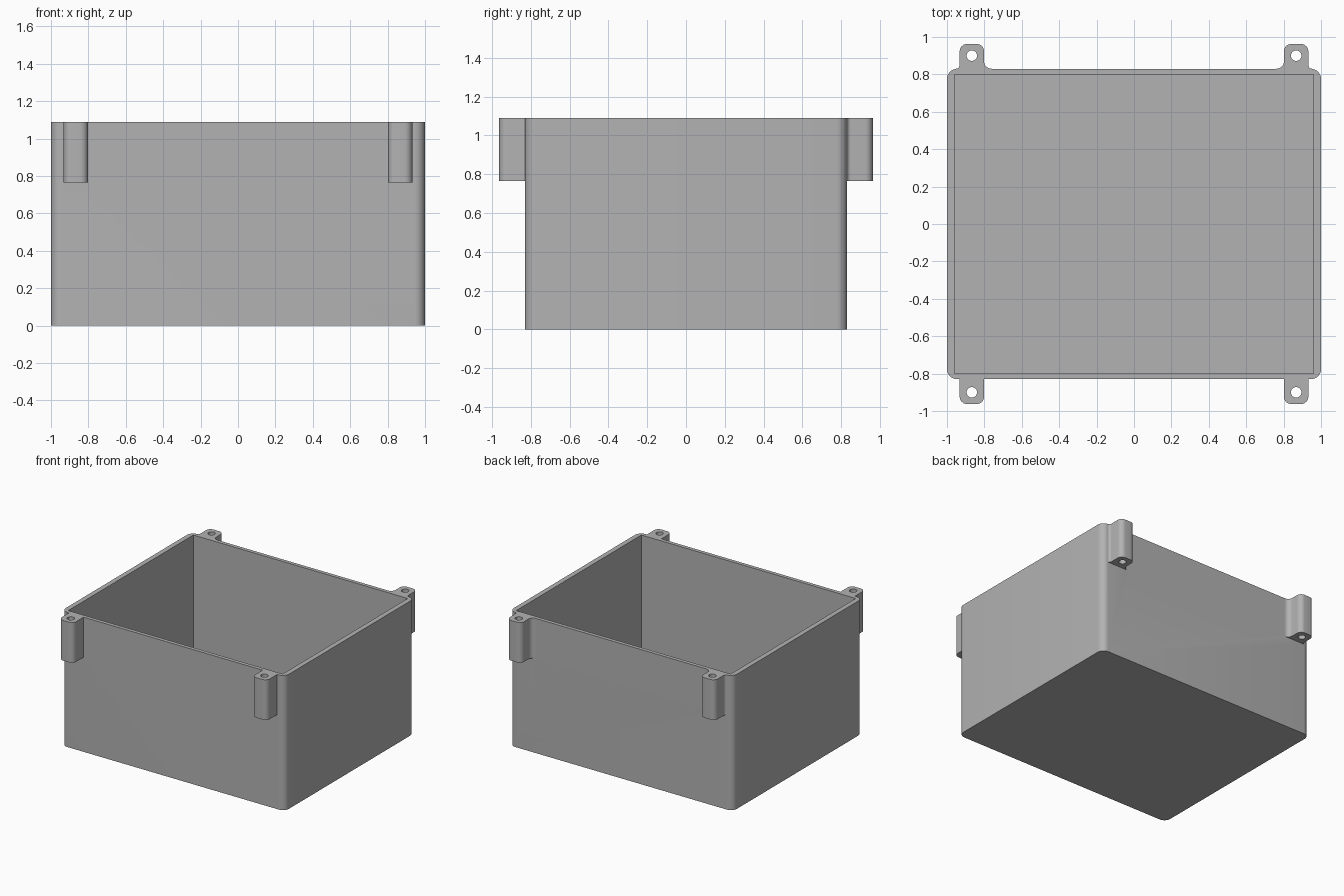
import bpy, bmesh, math
from mathutils import Vector

cube = bpy.data.objects.get("Cube")
if cube:
    bpy.data.objects.remove(cube, do_unlink=True)

HEIGHT, FLOOR, LUG_BOTTOM = 1.09, 0.04, 0.765
LUG_X, HOLE_Y = 0.867, 0.90

grey = bpy.data.materials.new("plain_grey")
grey.use_nodes = True
colour = (0.45, 0.45, 0.45, 1)
grey.diffuse_color = colour
grey.node_tree.nodes["Principled BSDF"].inputs["Base Color"].default_value = colour


def rounded(corners, steps=8):
    """Outline from (x, y, radius) corners; works for convex and concave ones."""
    out = []
    for i, (x, y, r) in enumerate(corners):
        p = Vector((x, y))
        if r == 0:
            out.append(p)
            continue
        a = (Vector(corners[i - 1][:2]) - p).normalized()
        b = (Vector(corners[(i + 1) % len(corners)][:2]) - p).normalized()
        centre = p + (a + b) * r          # right-angled corners
        for k in range(steps + 1):
            t = k / steps * math.pi / 2
            out.append(centre - b * r * math.cos(t) - a * r * math.sin(t))
    return out


def prism(name, outline, z0, z1):
    bm = bmesh.new()
    face = bm.faces.new([bm.verts.new((p[0], p[1], z0)) for p in outline])
    top = bmesh.ops.extrude_face_region(bm, geom=[face])["geom"]
    verts = [v for v in top if isinstance(v, bmesh.types.BMVert)]
    bmesh.ops.translate(bm, verts=verts, vec=(0, 0, z1 - z0))
    bmesh.ops.recalc_face_normals(bm, faces=bm.faces[:])
    mesh = bpy.data.meshes.new(name)
    bm.to_mesh(mesh)
    bm.free()
    mesh.materials.append(grey)
    obj = bpy.data.objects.new(name, mesh)
    bpy.context.collection.objects.link(obj)
    return obj


def combine(target, tool, operation):
    mod = target.modifiers.new(operation, "BOOLEAN")
    mod.operation, mod.object, mod.solver = operation, tool, "EXACT"
    bpy.context.view_layer.objects.active = target
    bpy.ops.object.modifier_apply(modifier=mod.name)
    bpy.data.objects.remove(tool, do_unlink=True)


def rectangle(w, d, r):
    return rounded([(-w, -d, r), (w, -d, r), (w, d, r), (-w, d, r)])


# Open box with rounded outer corners and a square cavity
box = prism("open_box", rectangle(1.0, 0.83, 0.055), 0, HEIGHT)
combine(box, prism("cavity", rectangle(0.96, 0.80, 0), FLOOR, HEIGHT + 0.1), "DIFFERENCE")

# Mounting lugs: plain at the front, blended into the wall at the back
front_lug = rounded([(-0.065, 0.815, 0), (-0.065, 0.963, 0.04),
                     (0.065, 0.963, 0.04), (0.065, 0.815, 0)])
back_lug = rounded([(-0.12, 0.815, 0), (-0.12, 0.83, 0), (-0.065, 0.83, 0.04),
                    (-0.065, 0.963, 0.04), (0.065, 0.963, 0.04),
                    (0.065, 0.83, 0.02), (0.085, 0.83, 0), (0.085, 0.815, 0)])
places = [(sx, sy) for sx in (-1, 1) for sy in (-1, 1)]
for sx, sy in places:
    shape = back_lug if sy > 0 else front_lug
    outline = [(sx * (LUG_X + p.x), sy * p.y) for p in shape]
    combine(box, prism("lug", outline, LUG_BOTTOM, HEIGHT), "UNION")

# Screw holes through the lugs
for sx, sy in places:
    ring = [(sx * LUG_X + 0.028 * math.cos(k * math.pi / 12),
             sy * HOLE_Y + 0.028 * math.sin(k * math.pi / 12)) for k in range(24)]
    combine(box, prism("hole", ring, LUG_BOTTOM - 0.1, HEIGHT + 0.1), "DIFFERENCE")

bpy.ops.object.select_all(action="DESELECT")
box.select_set(True)
bpy.context.view_layer.objects.active = box
bpy.ops.object.shade_smooth_by_angle(angle=math.radians(30))
